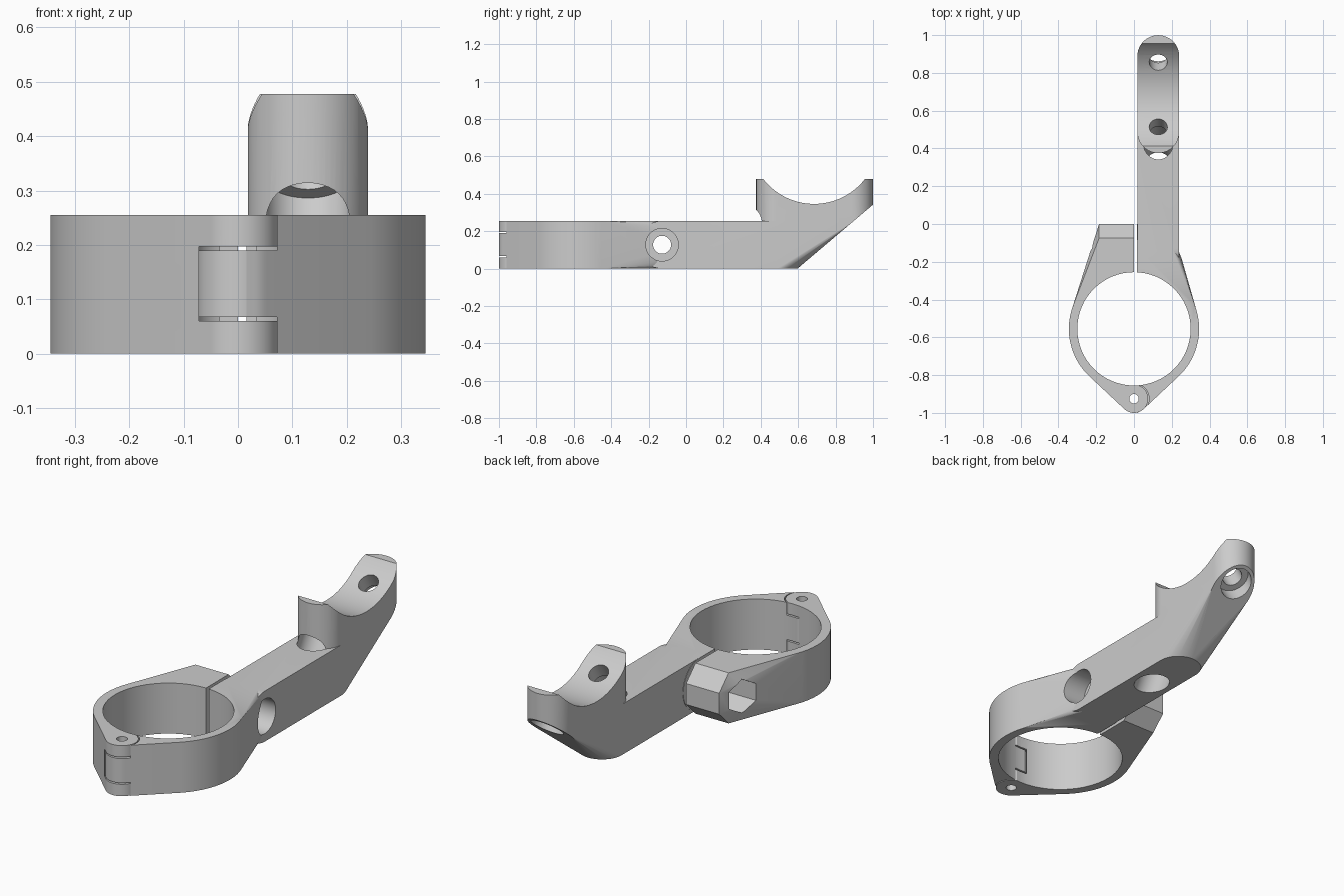
import bpy
import bmesh
from math import sin, cos, pi, radians
from mathutils import Vector

if "Cube" in bpy.data.objects:
    bpy.data.objects.remove(bpy.data.objects["Cube"])

grey = bpy.data.materials.new("light grey")
grey.use_nodes = True
grey.diffuse_color = (0.6, 0.6, 0.6, 1)
grey.node_tree.nodes["Principled BSDF"].inputs["Base Color"].default_value = (0.6, 0.6, 0.6, 1)

# Main dimensions
H = 0.255                      # clamp height
GAP = 0.016                    # split between the halves
RING = Vector((0, -0.555, 0))
HINGE = Vector((0, -0.925, 0))
BOLT_Y, BOLT_Z = -0.128, H / 2
ARM_L, ARM_R = 0.018, 0.239
ARM_X, ARM_RAD = (ARM_L + ARM_R) / 2, (ARM_R - ARM_L) / 2
NEAR_Y, FAR_Y = 0.486, 0.889   # centres of the saddle's rounded ends
TOP = 0.478
SADDLE = Vector((ARM_X, 0.685, 0.69))
UP = Vector((0, 0, 1))
SIDE = Vector((1, 0, 0))


def disc(centre, normal, r, n=64, phase=0.0):
    """Points of a circle around a normal."""
    u = Vector((0, 1, 0)) if abs(normal.x) > 0.5 else SIDE
    v = normal.cross(u)
    return [Vector(centre) + r * (cos(a) * u + sin(a) * v)
            for a in (phase + 2 * pi * i / n for i in range(n))]


def prism(a, b, r, n=64, phase=0.0):
    a, b = Vector(a), Vector(b)
    axis = (b - a).normalized()
    return disc(a, axis, r, n, phase) + disc(b, axis, r, n, phase)


def hull(name, points):
    bm = bmesh.new()
    for p in points:
        bm.verts.new(p)
    bmesh.ops.remove_doubles(bm, verts=bm.verts[:], dist=1e-5)
    bmesh.ops.convex_hull(bm, input=bm.verts[:])
    bmesh.ops.delete(bm, geom=[v for v in bm.verts if not v.link_faces], context='VERTS')
    bmesh.ops.dissolve_limit(bm, angle_limit=0.002, verts=bm.verts[:], edges=bm.edges[:])
    bmesh.ops.recalc_face_normals(bm, faces=bm.faces[:])
    mesh = bpy.data.meshes.new(name)
    bm.to_mesh(mesh)
    bm.free()
    ob = bpy.data.objects.new(name, mesh)
    bpy.context.collection.objects.link(ob)
    mesh.materials.append(grey)
    return ob


def combine(ob, operation, points):
    """Apply one boolean with a convex tool."""
    tool = hull("tool", points)
    tool.hide_render = True
    mod = ob.modifiers.new("bool", 'BOOLEAN')
    mod.operation, mod.object, mod.solver = operation, tool, 'EXACT'
    bpy.context.view_layer.objects.active = ob
    bpy.ops.object.modifier_apply(modifier=mod.name)
    bpy.data.objects.remove(tool)


def upright(centre, r, z0, z1):
    return prism(centre + z0 * UP, centre + z1 * UP, r)


def across(x0, x1, r, n=64, phase=0.0):
    return prism((x0, BOLT_Y, BOLT_Z), (x1, BOLT_Y, BOLT_Z), r, n, phase)


def half_body(side, inner):
    """Ring and hinge outline, kept on one side of the split."""
    pts = upright(RING, 0.345, 0, H) + upright(HINGE, 0.075, 0, H)
    for p in pts:
        p.x = side * max(side * p.x, inner)
    return pts


# Nut side: half ring with an octagonal lug
left = hull("nut_clamp_half", half_body(-1, 0)
            + across(-0.185, 0, BOLT_Z / cos(pi / 8), 8, pi / 8))
combine(left, 'UNION', upright(HINGE, 0.075, 0, H))
combine(left, 'DIFFERENCE', upright(HINGE, 0.08, 0.06, 0.197))
combine(left, 'DIFFERENCE', across(-0.4, -0.1, 0.085, 6, radians(30)))

# Arm side: half ring blended into a round bolt boss
right = hull("arm_clamp_half", half_body(1, GAP) + across(GAP, 0.2, BOLT_Z))
combine(right, 'UNION', upright(HINGE, 0.075, 0, H))

# Arm
combine(right, 'UNION', across(ARM_L, ARM_R, BOLT_Z)
        + [Vector((x, NEAR_Y, z)) for x in (ARM_L, ARM_R) for z in (0, H)])

# Saddle block with a sloping underside
near, far = Vector((ARM_X, NEAR_Y, 0)), Vector((ARM_X, FAR_Y, 0))
slope_start = NEAR_Y + ARM_RAD
slope = 0.342 / (1 - slope_start)
underside = disc(far, UP, ARM_RAD)
for p in underside:
    p.z = slope * (p.y - slope_start)
combine(right, 'UNION', upright(near, ARM_RAD, 0, TOP)
        + disc(far + TOP * UP, UP, ARM_RAD) + underside)
combine(right, 'DIFFERENCE',
        prism(SADDLE - 0.5 * SIDE, SADDLE + 0.5 * SIDE, 0.344, 96))

# Slanted screw holes with counterbores
for s in (-1, 1):
    d = Vector((0, s * sin(radians(30)), -cos(radians(30))))
    combine(right, 'DIFFERENCE', prism(SADDLE + 0.2 * d, SADDLE + d, 0.048, 32))
    combine(right, 'DIFFERENCE', prism(SADDLE + 0.42 * d, SADDLE + d, 0.08, 48))

# Bolt head recess and hinge clearances
combine(right, 'DIFFERENCE', across(0.135, 0.5, 0.087))
for z0, z1 in ((-0.1, 0.067), (0.19, 0.4)):
    combine(right, 'DIFFERENCE', upright(HINGE, 0.08, z0, z1))

# Bore, hinge pin hole and bolt hole through both halves
for ob in (left, right):
    combine(ob, 'DIFFERENCE', upright(RING, 0.3, -0.1, 0.6))
    combine(ob, 'DIFFERENCE', upright(HINGE, 0.025, -0.1, 0.6))
    combine(ob, 'DIFFERENCE', across(-0.5, 0.5, 0.048))
    bpy.ops.object.select_all(action='DESELECT')
    ob.select_set(True)
    bpy.context.view_layer.objects.active = ob
    bpy.ops.object.shade_smooth_by_angle(angle=radians(20))
